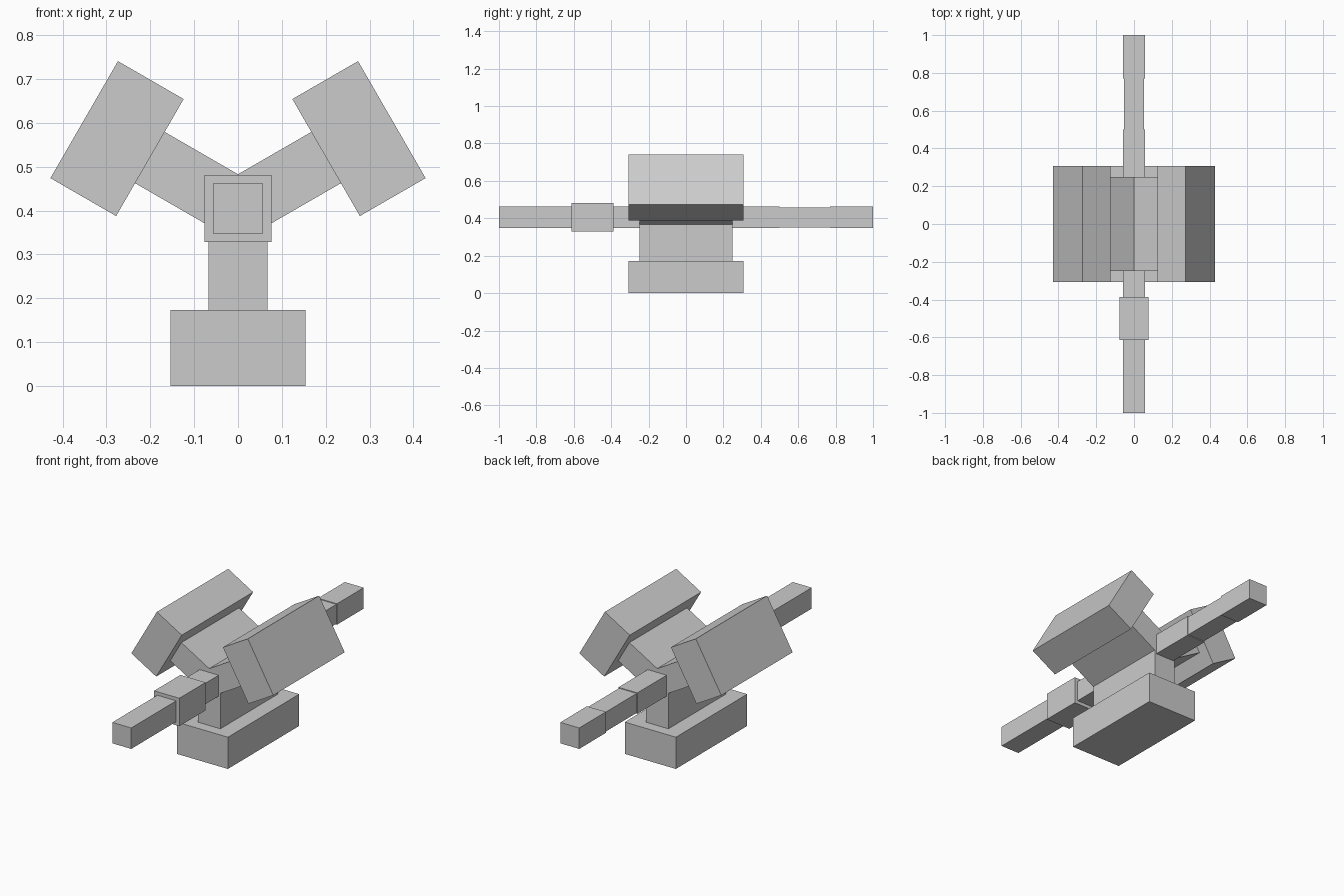
import bpy, bmesh, math

if "Cube" in bpy.data.objects:
    bpy.data.objects.remove(bpy.data.objects["Cube"])

ZC = 0.405        # height of the shaft axis
ARM_HALF = 0.0675  # half width of an arm
SHOE_IN, SHOE_OUT, SHOE_HALF = 0.232, 0.405, 0.154


def prism(name, profile, y0, y1):
    """Extrude an (x, z) profile, relative to the shaft axis, from y0 to y1."""
    bm = bmesh.new()
    face = bm.faces.new([bm.verts.new((x, y0, z + ZC)) for x, z in profile])
    ext = bmesh.ops.extrude_face_region(bm, geom=[face], use_keep_orig=True)
    moved = [g for g in ext["geom"] if isinstance(g, bmesh.types.BMVert)]
    bmesh.ops.translate(bm, verts=moved, vec=(0, y1 - y0, 0))
    bmesh.ops.recalc_face_normals(bm, faces=bm.faces[:])
    mesh = bpy.data.meshes.new(name)
    bm.to_mesh(mesh)
    bm.free()
    obj = bpy.data.objects.new(name, mesh)
    bpy.context.collection.objects.link(obj)
    return obj


def polar(angle, out, side):
    """Point at distance 'out' along an arm and 'side' across it."""
    c, s = math.cos(angle), math.sin(angle)
    return (out * c - side * s, out * s + side * c)


def square(h):
    return [(-h, -h), (h, -h), (h, h), (-h, h)]


# Three-armed core and the pole shoe at the end of each arm
core = []
for i in range(3):
    a = math.radians(-90 + 120 * i)
    core += [polar(a, SHOE_IN, -ARM_HALF), polar(a, SHOE_IN, ARM_HALF),
             polar(a, ARM_HALF / math.tan(math.radians(60)), ARM_HALF)]
    shoe = [polar(a, SHOE_IN, -SHOE_HALF), polar(a, SHOE_OUT, -SHOE_HALF),
            polar(a, SHOE_OUT, SHOE_HALF), polar(a, SHOE_IN, SHOE_HALF)]
    prism(f"pole_shoe_{i + 1}", shoe, -0.307, 0.307)
prism("arm_core", core, -0.248, 0.248)

# Square shaft in stepped sections, with a collar near the front
for name, half, y0, y1 in [("shaft_main", 0.057, -1.0, 0.5),
                           ("shaft_neck", 0.053, 0.5, 0.77),
                           ("shaft_rear_end", 0.057, 0.77, 1.0),
                           ("shaft_collar", 0.076, -0.613, -0.387)]:
    prism(name, square(half), y0, y1)
